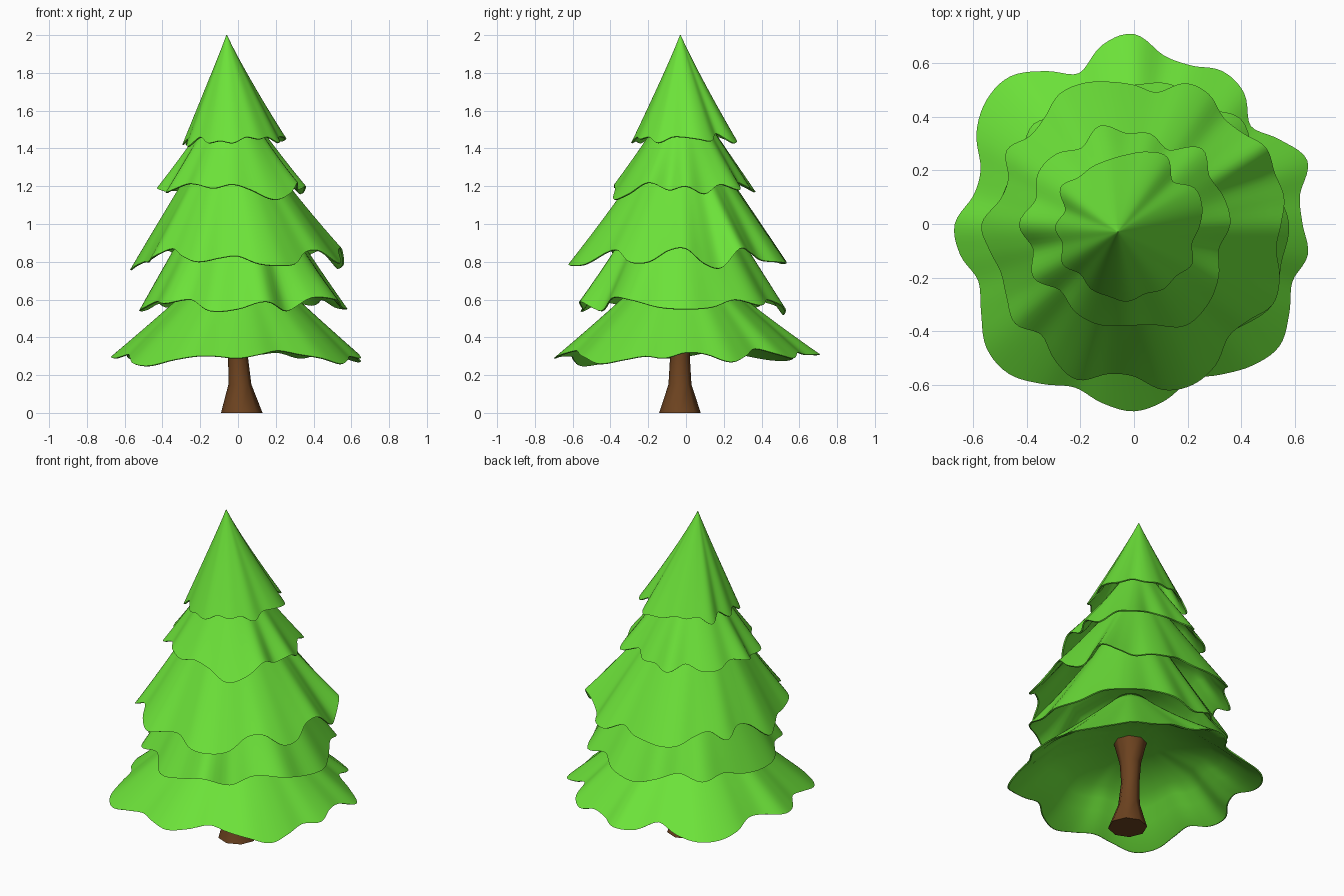
import bpy, bmesh, math
from mathutils import Vector

cube = bpy.data.objects.get("Cube")
if cube:
    bpy.data.objects.remove(cube, do_unlink=True)


def make_material(name, colour):
    mat = bpy.data.materials.new(name)
    mat.use_nodes = True
    mat.diffuse_color = colour
    bsdf = mat.node_tree.nodes["Principled BSDF"]
    bsdf.inputs["Base Color"].default_value = colour
    bsdf.inputs["Roughness"].default_value = 0.8
    return mat


leaf_green = make_material("leaf_green", (0.15, 0.76, 0.041, 1))
bark_brown = make_material("bark_brown", (0.15, 0.055, 0.014, 1))


def loft(name, rings, material, sharp_angle):
    """Skin a stack of equal rings, closing both ends."""
    bm = bmesh.new()
    loops = [[bm.verts.new(point) for point in ring] for ring in rings]
    count = len(loops[0])
    for upper, lower in zip(loops, loops[1:]):
        for i in range(count):
            j = (i + 1) % count
            bm.faces.new((upper[i], lower[i], lower[j], upper[j]))
    bm.faces.new(loops[0])
    bm.faces.new(loops[-1])
    bmesh.ops.recalc_face_normals(bm, faces=bm.faces)
    mesh = bpy.data.meshes.new(name)
    bm.to_mesh(mesh)
    bm.free()
    mesh.materials.append(material)
    obj = bpy.data.objects.new(name, mesh)
    bpy.context.collection.objects.link(obj)
    bpy.ops.object.select_all(action="DESELECT")
    obj.select_set(True)
    bpy.context.view_layer.objects.active = obj
    bpy.ops.object.shade_smooth_by_angle(angle=math.radians(sharp_angle))
    return obj


def smooth_wave(controls, steps):
    """Closed smooth curve through evenly spaced controls, in hundredths."""
    count = len(controls)
    values = []
    for i in range(count):
        a, b, c, d = (controls[(i + k) % count] / 100 for k in (-1, 0, 1, 2))
        for s in range(steps):
            t = s / steps
            values.append(b + t / 2 * (c - a + t * (2 * a - 5 * b + 4 * c - d
                                                    + t * (3 * (b - c) + d - a))))
    return values


def mix(a, b, t):
    return a + (b - a) * t


def bough_tier(name, top, top_radius, hem, roof, reach, lift):
    """Pleated skirt of branches: folds fade out towards the top.

    reach is the hem radius and lift the hem height above its base level,
    both sampled around the tier.
    """
    radii = smooth_wave(reach, 5)
    lifts = smooth_wave(lift, 5)
    mean_radius = sum(radii) / len(radii)
    mean_lift = sum(lifts) / len(lifts)
    top, hem = Vector(top), Vector(hem)

    def ring(t, inset=0.0, lower=0.0):
        centre = top.lerp(hem, t)
        points = []
        for i, (radius, rise) in enumerate(zip(radii, lifts)):
            angle = math.tau * i / len(radii)
            r = mix(top_radius, mix(mean_radius, radius, t ** 0.8), t) - inset
            z = mix(top.z, hem.z + mean_lift, t ** 0.95)
            z += (rise - mean_lift) * t ** 2
            points.append((centre.x + r * math.cos(angle),
                           centre.y + r * math.sin(angle), z - lower))
        return points

    rings = [ring(i / 10) for i in range(11)]
    # Thin rim, then a thin shell underneath up to a flat roof
    rings.append(ring(1, 0.008, 0.003))
    rings += [ring(t, 0.012, 0.015) for t in (0.9, 0.8, 0.7, 0.6)]
    rings.append([(mix(hem.x, x, 0.42), mix(hem.y, y, 0.42), roof)
                  for x, y, z in rings[-1]])
    return loft(name, rings, leaf_green, 50)


# Branch tiers, from the tip down
bough_tier("tip_tier", (-0.06, -0.03, 2.0), 0.002, (-0.025, -0.01, 1.4), 1.66,
           [27, 29, 29, 24, 30, 29, 27, 26, 26, 26, 29, 24,
            27, 25, 28, 25, 27, 27, 28, 26, 27, 26, 28, 25],
           [6, 5, 4, 8, 3, 4, 4, 6, 5, 6, 2, 6,
            2, 5, 1, 6, 3, 4, 3, 6, 5, 6, 3, 6])
bough_tier("upper_tier", (-0.04, -0.02, 1.66), 0.06, (-0.03, 0, 1.1), 1.4,
           [39, 38, 36, 40, 32, 35, 34, 38, 33, 37, 38, 35,
            40, 36, 40, 35, 38, 39, 38, 39, 44, 43, 40, 36],
           [10, 6, 11, 8, 12, 9, 9, 7, 11, 8, 8, 11,
            9, 7, 7, 11, 11, 9, 11, 8, 3, 6, 12, 8])
bough_tier("middle_tier", (-0.04, -0.03, 1.52), 0.08, (0, 0, 0.75), 1.14,
           [55, 57, 56, 57, 53, 52, 56, 56, 50, 52, 54, 56,
            56, 52, 51, 55, 50, 51, 57, 55, 53, 55, 58, 54,
            59, 62, 57, 57, 63, 64, 61, 55, 56, 60, 58, 54],
           [12, 4, 2, 12, 10, 6, 5, 5, 9, 6, 5, 4,
            5, 9, 11, 6, 11, 9, 1, 3, 5, 5, 8, 12,
            8, 5, 7, 8, 4, 3, 4, 10, 11, 5, 5, 11])
bough_tier("lower_tier", (0, -0.03, 1.3), 0.1, (0, 0, 0.5), 0.9,
           [58, 54, 52, 56, 50, 54, 52, 52, 47, 53, 49, 50,
            52, 53, 50, 55, 50, 57, 55, 58, 52, 55, 60, 57],
           [5, 6, 10, 7, 10, 6, 2, 6, 9, 6, 8, 5,
            4, 5, 9, 8, 10, 4, 5, 9, 4, 11, 10, 6])
bough_tier("bottom_tier", (0, -0.03, 0.83), 0.08, (0, 0, 0.25), 0.55,
           [63, 63, 69, 63, 57, 64, 66, 63, 64, 71, 68, 60,
            66, 72, 72, 68, 61, 61, 67, 66, 62, 66, 72, 73,
            69, 65, 68, 70, 67, 62, 65, 69, 71, 67, 63, 66],
           [7, 6, 2, 5, 9, 6, 4, 7, 6, 6, 6, 9,
            5, 3, 3, 5, 8, 7, 5, 4, 6, 4, 1, 0,
            3, 5, 5, 4, 6, 8, 6, 4, 1, 3, 5, 4])

# Trunk flares at the roots and where it meets the branches
trunk_profile = [(0.02, 0, 0.11), (0.01, 0.15, 0.061), (0, 0.3, 0.052),
                 (0, 0.42, 0.06), (0, 0.58, 0.1)]
trunk_rings = []
for x, z, radius in trunk_profile:
    trunk_rings.append([(x + radius * math.cos(math.tau * i / 8),
                         -0.032 + radius * math.sin(math.tau * i / 8), z)
                        for i in range(8)])
loft("trunk", trunk_rings, bark_brown, 50)
